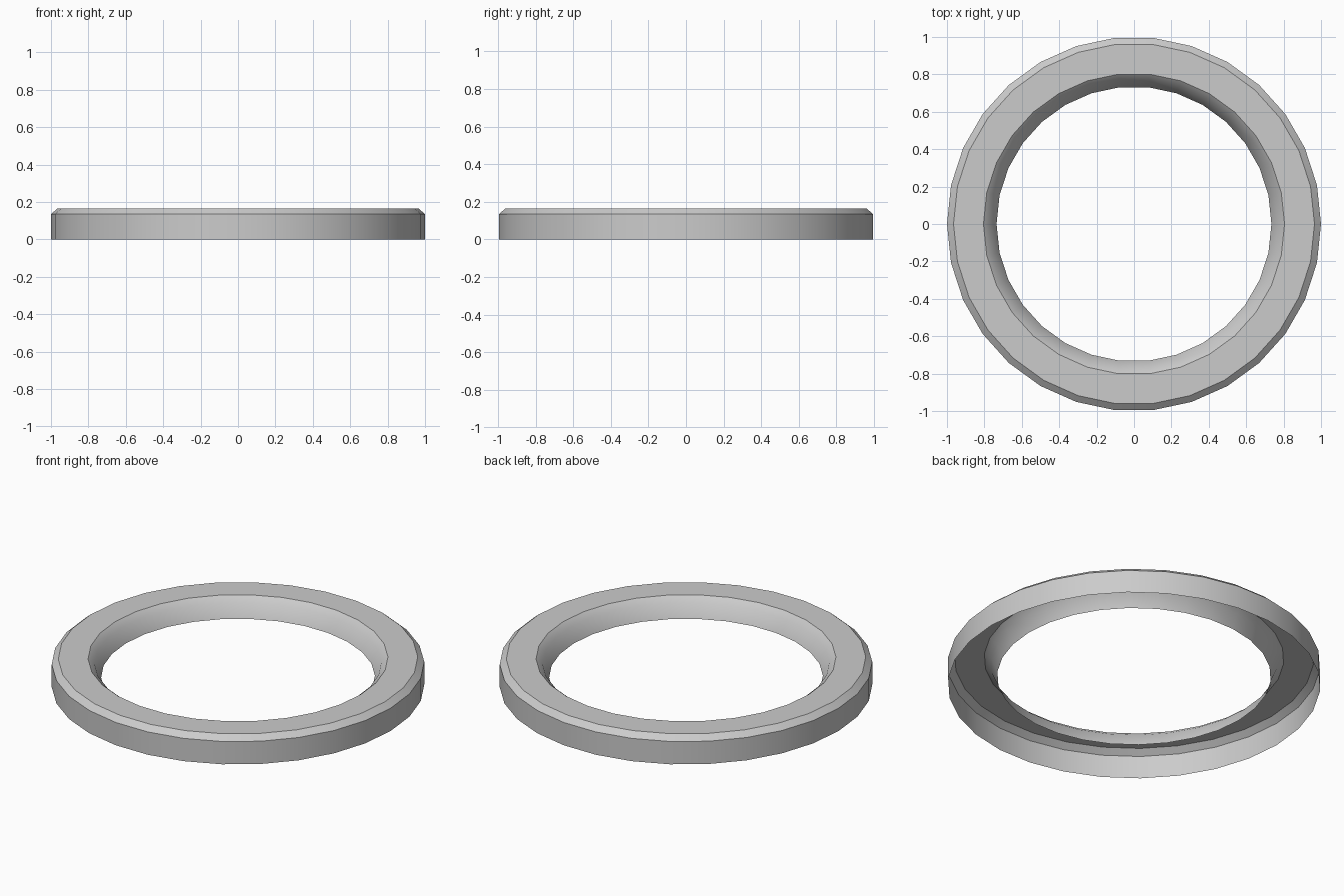
import bpy
import bmesh
import math

if "Cube" in bpy.data.objects:
    bpy.data.objects.remove(bpy.data.objects["Cube"])

SIDES = 30

# Ring cross-section (radius, z): outer foot, chamfer, flat top, inner lip.
# The underside is open.
PROFILE = [(1.0, 0.0), (1.0, 0.135), (0.965, 0.165),
           (0.805, 0.165), (0.77, 0.135), (0.735, 0.055)]


def lathe(name, profile, sides):
    bm = bmesh.new()
    rings = []
    for r, z in profile:
        rings.append([bm.verts.new((r * math.cos(math.tau * i / sides),
                                    r * math.sin(math.tau * i / sides), z))
                      for i in range(sides)])
    for a, b in zip(rings, rings[1:]):
        for i in range(sides):
            j = (i + 1) % sides
            bm.faces.new((a[i], a[j], b[j], b[i]))
    mesh = bpy.data.meshes.new(name)
    bm.to_mesh(mesh)
    bm.free()
    obj = bpy.data.objects.new(name, mesh)
    bpy.context.collection.objects.link(obj)
    return obj


# Open-bottomed rim ring
ring = lathe("rim_ring", PROFILE, SIDES)
bpy.context.view_layer.objects.active = ring
ring.select_set(True)
bpy.ops.object.shade_smooth_by_angle(angle=math.radians(30))
